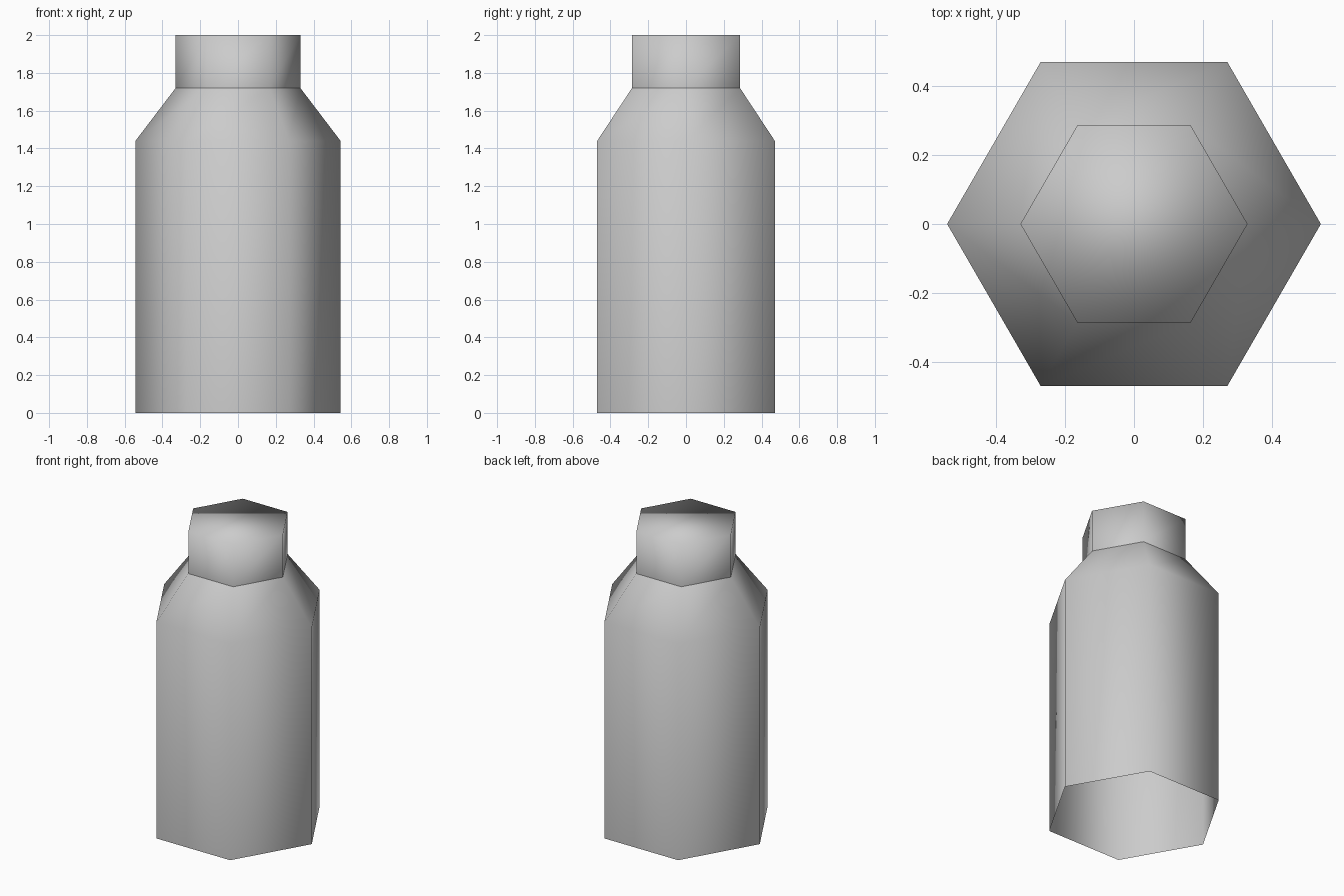
import bpy
import bmesh
from math import cos, sin, pi

SIDES = 6

if "Cube" in bpy.data.objects:
    bpy.data.objects.remove(bpy.data.objects["Cube"], do_unlink=True)

# One plain grey for the whole bottle
grey = bpy.data.materials.new("light_grey")
grey.use_nodes = True
colour = (0.6, 0.6, 0.6, 1.0)
grey.diffuse_color = colour
grey.node_tree.nodes["Principled BSDF"].inputs["Base Color"].default_value = colour


def hex_part(name, profile, close_top=False):
    """Sweep (radius, height) points into a smooth six-sided shell."""
    bm = bmesh.new()
    rings = [[bm.verts.new((r * cos(2 * pi * i / SIDES), r * sin(2 * pi * i / SIDES), z))
              for i in range(SIDES)] for r, z in profile]
    for low, high in zip(rings, rings[1:]):
        for i in range(SIDES):
            j = (i + 1) % SIDES
            bm.faces.new((low[i], low[j], high[j], high[i]))
    if close_top:
        bm.faces.new(rings[-1])
    for face in bm.faces:
        face.smooth = True
    mesh = bpy.data.meshes.new(name)
    bm.to_mesh(mesh)
    bm.free()
    mesh.materials.append(grey)
    obj = bpy.data.objects.new(name, mesh)
    bpy.context.collection.objects.link(obj)
    return obj


# Body with sloping shoulder, open underneath
hex_part("bottle_body", [(0.543, 0), (0.543, 1.44), (0.33, 1.72)])

# Cap, closed on top and softly shaded over its rim
hex_part("bottle_cap", [(0.33, 1.72), (0.33, 2.0)], close_top=True)
